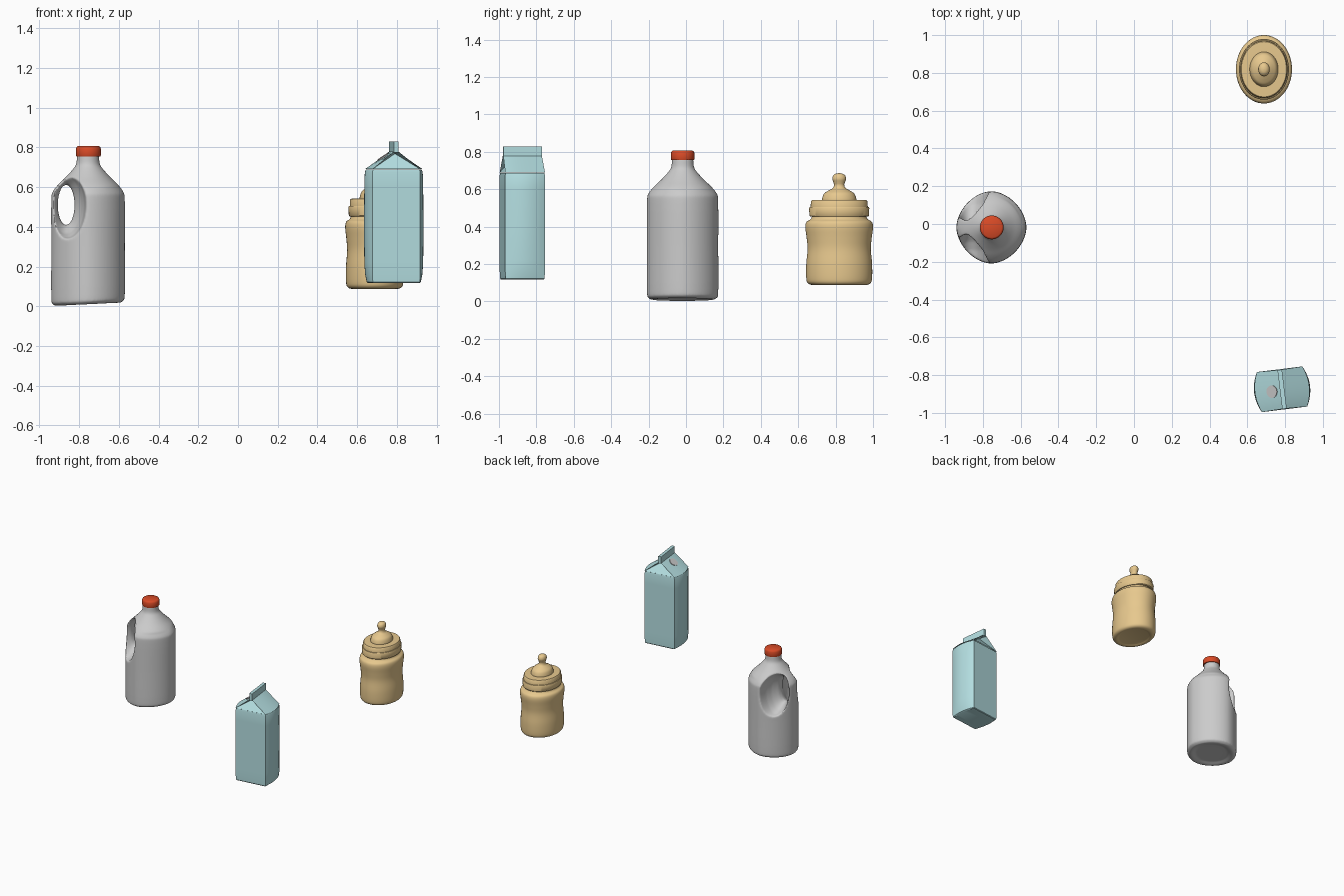
import bpy, math
from mathutils import Matrix, Vector

if "Cube" in bpy.data.objects:
    bpy.data.objects.remove(bpy.data.objects["Cube"])


def material(name, rgb):
    m = bpy.data.materials.new(name)
    m.diffuse_color = (*rgb, 1)
    m.use_nodes = True
    m.node_tree.nodes["Principled BSDF"].inputs["Base Color"].default_value = m.diffuse_color
    return m


TAN = material("tan", (0.80, 0.58, 0.27))
TEAL = material("teal", (0.46, 0.74, 0.76))
RED = material("red", (0.70, 0.07, 0.02))


def make(name, verts, faces, mat=None, angle=40):
    me = bpy.data.meshes.new(name)
    me.from_pydata([tuple(v) for v in verts], [], faces)
    me.update()
    ob = bpy.data.objects.new(name, me)
    bpy.context.collection.objects.link(ob)
    if mat:
        me.materials.append(mat)
    bpy.ops.object.select_all(action='DESELECT')
    bpy.context.view_layer.objects.active = ob
    ob.select_set(True)
    bpy.ops.object.mode_set(mode='EDIT')
    bpy.ops.mesh.select_all(action='SELECT')
    bpy.ops.mesh.normals_make_consistent(inside=False)
    bpy.ops.object.mode_set(mode='OBJECT')
    bpy.ops.object.shade_smooth_by_angle(angle=math.radians(angle))
    return ob


def loft(name, rings, mat=None, cap_end=True, angle=40):
    n = len(rings[0])
    verts = [v for r in rings for v in r]
    faces = [(i * n + j, i * n + (j + 1) % n, (i + 1) * n + (j + 1) % n, (i + 1) * n + j)
             for i in range(len(rings) - 1) for j in range(n)]
    faces.append(tuple(range(n)))
    if cap_end:
        faces.append(tuple(range(len(verts) - n, len(verts))))
    return make(name, verts, faces, mat, angle)


def spline(pts, steps=4):
    # smooth curve through profile points
    p = [Vector(q) for q in pts]
    p = [p[0]] + p + [p[-1]]
    out = []
    for a, b, c, d in zip(p, p[1:], p[2:], p[3:]):
        for k in range(steps):
            t = k / steps
            out.append(0.5 * (2 * b + (c - a) * t + (2 * a - 5 * b + 4 * c - d) * t * t
                              + (3 * b - a - 3 * c + d) * t ** 3))
    return out + [p[-1]]


def ring(x, y, z, rx, ry, power=2.0, n=64):
    def f(v):
        return math.copysign(abs(v) ** (2 / power), v)
    return [Vector((x + rx * f(math.cos(2 * math.pi * k / n)),
                    y + ry * f(math.sin(2 * math.pi * k / n)), z)) for k in range(n)]


def lathe(name, prof, x, y, sx=1.0, mat=None):
    return loft(name, [ring(x, y, z, r * sx, r) for r, z in prof], mat)


# jug body: rounded diamond section, sloping base
JX, JY = -0.755, -0.018
prof = [(0.12, 0.02), (0.145, 0.012), (0.165, 0.010), (0.18, 0.022), (0.187, 0.05), (0.187, 0.3),
        (0.187, 0.53), (0.18, 0.575), (0.152, 0.612), (0.113, 0.65), (0.077, 0.69),
        (0.06, 0.717), (0.056, 0.765)]
rings = [ring(JX, JY, z, r * 0.99, r * 1.02, 1.8 if z < 0.6 else 2) for r, z in spline(prof)]
for r in rings:
    for v in r:
        if v.z < 0.06:
            v.z += 0.05 * (v.x - JX)
jug = loft("jug_body", rings)

# handle opening: cutter flares outward on both sides
flare = [(0, 0.041, 0.10), (0.025, 0.046, 0.108), (0.045, 0.058, 0.123),
         (0.075, 0.075, 0.145), (0.12, 0.09, 0.165), (0.25, 0.11, 0.19)]
levels = [(-y, a, b) for y, a, b in reversed(flare[1:])] + flare
cut_rings = []
for y, a, b in levels:
    cut_rings.append([Vector((v.x, JY + y, v.y)) for v in ring(-0.865, 0.51, 0, a, b)])
cutter = loft("handle_cutter", cut_rings)
cutter.hide_render = True
cutter.hide_viewport = True
b = jug.modifiers.new("handle_cut", 'BOOLEAN')
b.object, b.operation, b.solver = cutter, 'DIFFERENCE', 'EXACT'
rm = jug.modifiers.new("blend", 'REMESH')
rm.mode, rm.voxel_size, rm.use_smooth_shade = 'VOXEL', 0.006, True
sm = jug.modifiers.new("soften", 'SMOOTH')
sm.factor, sm.iterations = 0.5, 10

# jug cap
lathe("jug_cap", [(0.061, 0.755), (0.063, 0.76), (0.063, 0.793), (0.059, 0.802), (0.053, 0.806)],
      JX + 0.002, JY, 1, RED)

# baby bottle: oval body, stepped collar, teat
BX, BY, SX = 0.688, 0.819, 0.82
lathe("bottle_body", spline([(0.12, 0.094), (0.145, 0.088), (0.168, 0.098), (0.176, 0.125),
                             (0.176, 0.2), (0.169, 0.28), (0.174, 0.34), (0.181, 0.395),
                             (0.175, 0.425), (0.152, 0.44), (0.145, 0.46)]), BX, BY, SX, TAN)
lathe("bottle_collar", [(0.154, 0.453), (0.159, 0.458), (0.161, 0.499), (0.158, 0.504),
                        (0.153, 0.505), (0.151, 0.535), (0.146, 0.541), (0.09, 0.543)],
      BX, BY, SX, TAN)
lathe("bottle_teat", spline([(0.092, 0.538), (0.091, 0.552), (0.08, 0.577), (0.055, 0.594),
                             (0.034, 0.606), (0.027, 0.622), (0.031, 0.637), (0.037, 0.655),
                             (0.032, 0.673), (0.018, 0.683), (0.002, 0.686)]), BX, BY, SX, TAN)

# carton: side walls bulge, front and back stay flat
W, D, N = 0.121, 0.107, 12
PLACE = Matrix.Translation((0.784, -0.875, 0)) @ Matrix.Rotation(math.radians(7), 4, 'Z')


def wall(side, z, bulge, shrink=0.0):
    ts = [-1 + 2 * k / N for k in range(N + 1)]
    return [Vector((side * (W - shrink + bulge * (1 - t * t)), t * (D - shrink), z)) for t in ts]


levels = [(0.117, 0.012, 0.006), (0.122, 0.016, 0.002), (0.16, 0.022, 0), (0.22, 0.027, 0),
          (0.4, 0.028, 0), (0.6, 0.027, 0), (0.675, 0.024, 0), (0.688, 0.021, 0.003)]
carton = loft("carton_body", [wall(1, *a) + wall(-1, *a)[::-1] for a in levels], TEAL, False, 35)
carton.matrix_world = PLACE

# carton roof: two slopes and folded-in gable ends
RIDGE, T = 0.778, 0.012
verts, faces = [], []
for s in (1, -1):
    base = len(verts)
    low = wall(s, 0.69, 0.024)
    verts += low + [Vector((s * T, v.y * 0.97, RIDGE)) for v in low]
    faces += [(base + k, base + k + 1, base + N + 2 + k, base + N + 1 + k) for k in range(N)]
M = 2 * (N + 1)
verts += [Vector((0, -0.05, RIDGE - 0.01)), Vector((0, 0.05, RIDGE - 0.01))]
for e, apex in ((0, 2 * M), (N, 2 * M + 1)):
    top = e + N + 1
    faces += [(e, M + e, apex), (e, top, apex), (M + e, M + top, apex)]
roof = make("carton_roof", verts, faces, TEAL, 20)
roof.matrix_world = PLACE

# carton top fin
bpy.ops.mesh.primitive_cube_add(size=1)
fin = bpy.context.object
fin.name = "carton_fin"
fin.data.materials.append(TEAL)
fin.matrix_world = (PLACE @ Matrix.Translation((0, 0, 0.8015))
                    @ Matrix.Diagonal((2 * T, 2 * D * 0.97, 0.055, 1)))

# carton spout disc on the left slope
bpy.ops.mesh.primitive_cylinder_add(vertices=32, radius=0.033, depth=0.01)
spout = bpy.context.object
spout.name = "carton_spout"
spout.matrix_world = (PLACE @ Matrix.Translation((-0.054, -0.006, 0.750))
                      @ Matrix.Rotation(-math.atan2(0.088, 0.133), 4, 'Y'))
